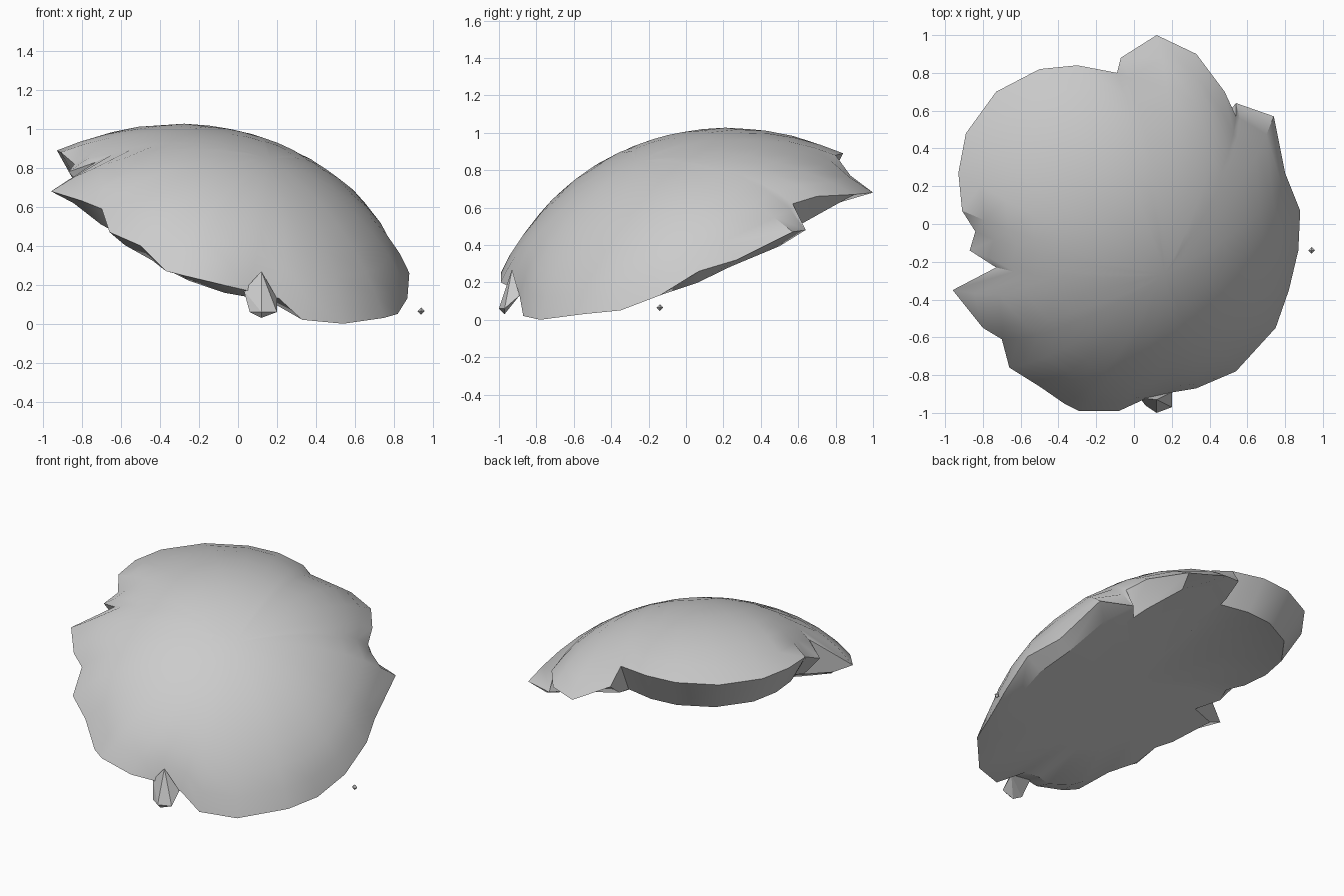
import bpy
import bmesh
from mathutils import Vector

default_cube = bpy.data.objects.get("Cube")
if default_cube:
    bpy.data.objects.remove(default_cube, do_unlink=True)

stone = bpy.data.materials.new("plain grey")
stone.use_nodes = True
stone.diffuse_color = (.6, .6, .6, 1)
stone.node_tree.nodes["Principled BSDF"].inputs["Base Color"].default_value = (.6, .6, .6, 1)


def finish(bm, name, smooth_angle=None):
    """Turn a bmesh into a named object with the grey material."""
    bmesh.ops.recalc_face_normals(bm, faces=bm.faces[:])
    mesh = bpy.data.meshes.new(name)
    bm.to_mesh(mesh)
    bm.free()
    mesh.materials.append(stone)
    obj = bpy.data.objects.new(name, mesh)
    bpy.context.collection.objects.link(obj)
    if smooth_angle:
        bpy.ops.object.select_all(action='DESELECT')
        obj.select_set(True)
        bpy.context.view_layer.objects.active = obj
        bpy.ops.object.shade_smooth_by_angle(angle=smooth_angle)
    return obj


# Jagged rim of the dome, walked once around the broken edge
rim = [Vector(p) for p in (
    (.54, -.78, 0), (.33, -.87, .02), (.21, -.89, .13), (.05, -.93, .17),
    (-.08, -.99, .2), (-.29, -.99, .25), (-.37, -.95, .27), (-.5, -.86, .4),
    (-.66, -.76, .47), (-.7, -.61, .59), (-.8, -.55, .63), (-.96, -.35, .68),
    (-.73, -.23, .83), (-.87, -.14, .78), (-.84, -.04, .82), (-.91, .07, .88),
    (-.93, .27, .89), (-.89, .48, .89), (-.73, .7, .89), (-.5, .82, .89),
    (-.3, .84, .89), (-.09, .8, .88), (-.07, .88, .77), (.12, 1, .68),
    (.33, .9, .67), (.48, .7, .66), (.54, .57, .62), (.54, .64, .48),
    (.74, .57, .47), (.8, .27, .32), (.88, .07, .26), (.87, -.14, .13),
    (.82, -.35, .05), (.75, -.55, .03))]

centre = Vector((-.3, .22, -.313))
radius = 1.34
axis = Vector((.4, -.42, 1)).normalized()
RINGS = 8

bm = bmesh.new()


def bridge(outer, inner):
    for i in range(len(outer)):
        j = (i + 1) % len(outer)
        bm.faces.new((outer[i], outer[j], inner[j], inner[i]))


def fan(loop, tip):
    for i in range(len(loop)):
        bm.faces.new((loop[i], loop[(i + 1) % len(loop)], tip))


# Domed upper surface: rings run over the sphere from the rim to the apex
rim_loop = [bm.verts.new(p) for p in rim]
loop = rim_loop
for k in range(RINGS - 1, 0, -1):
    t = k / RINGS
    ring = []
    for p in rim:
        arm = p - centre
        direction = axis.lerp(arm.normalized(), t).normalized()
        reach = radius + (arm.length - radius) * t ** 6
        ring.append(bm.verts.new(centre + direction * reach))
    bridge(loop, ring)
    loop = ring
fan(loop, bm.verts.new(centre + axis * radius))

# Flat, tilted underside, levelling off into a low ledge beneath the high edge
loop = rim_loop
for scale in (.88, .55):
    ring = []
    for p in rim:
        x, y = p.x * scale, p.y * scale
        ring.append(bm.verts.new((x, y, min(.69, .44 - .34 * x + .35 * y))))
    bridge(loop, ring)
    loop = ring
fan(loop, bm.verts.new((0, 0, .44)))
finish(bm, "dome_shell", .55)

# Small tooth hanging from the front edge
bm = bmesh.new()
for p in ((.12, -.93, .27), (.03, -.92, .17), (.2, -.89, .13), (.06, -.96, .06),
          (.2, -.97, .06), (.12, -1, .06), (.12, -.97, .03)):
    bm.verts.new(p)
bmesh.ops.convex_hull(bm, input=bm.verts[:])
finish(bm, "front_tooth")

# Loose chip floating beside the dome
bm = bmesh.new()
bmesh.ops.create_uvsphere(bm, u_segments=4, v_segments=2, radius=.018)
bmesh.ops.translate(bm, verts=bm.verts[:], vec=(.94, -.14, .065))
finish(bm, "loose_chip")
